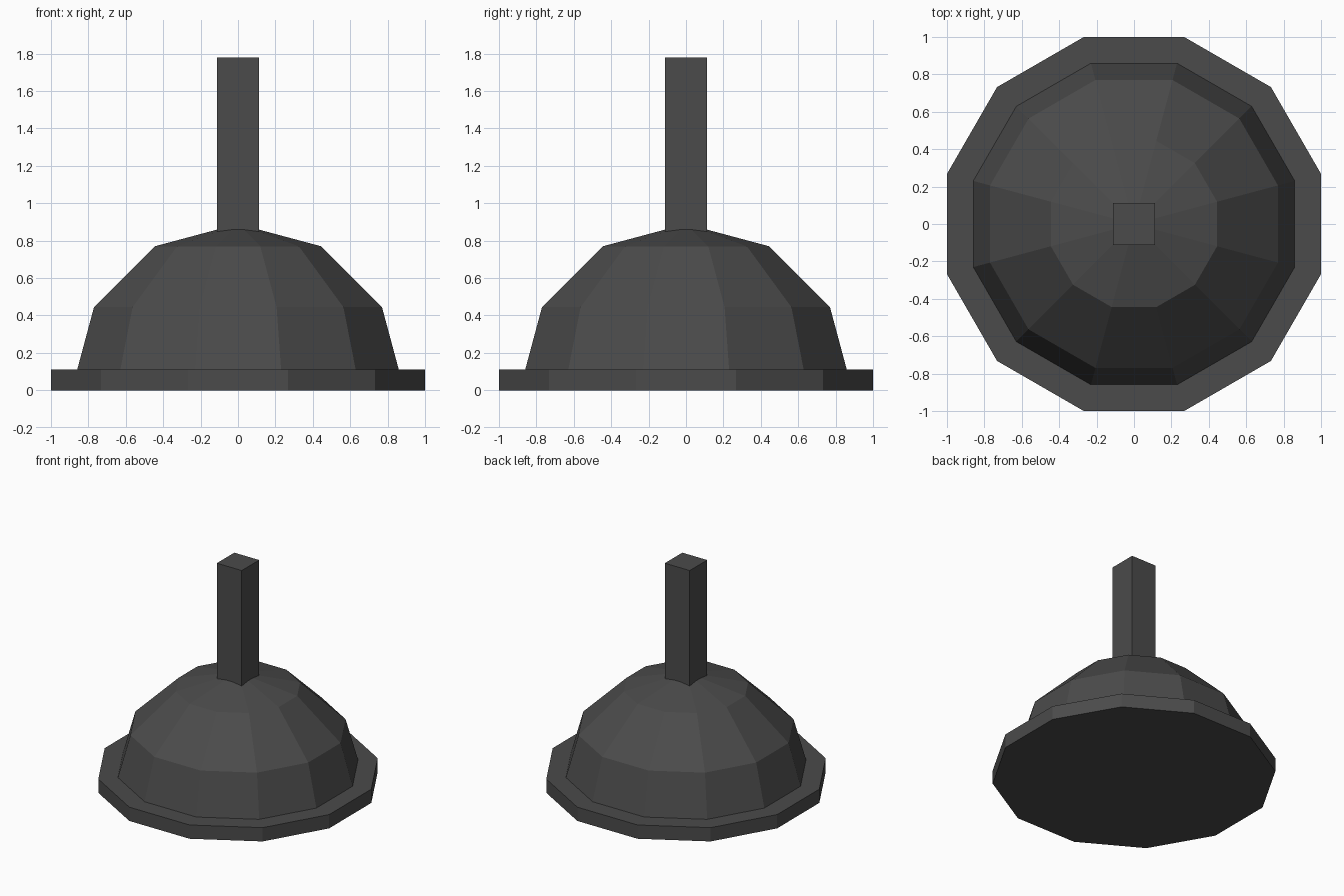
import bpy, bmesh, math

if "Cube" in bpy.data.objects:
    bpy.data.objects.remove(bpy.data.objects["Cube"])

SIDES = 12
APOTHEM = 1 / math.cos(math.pi / SIDES)  # flat-to-corner radius factor

grey = bpy.data.materials.new("charcoal grey")
grey.diffuse_color = (0.07, 0.07, 0.07, 1)
grey.use_nodes = True
grey.node_tree.nodes["Principled BSDF"].inputs["Base Color"].default_value = grey.diffuse_color


def finish(name, bm):
    bmesh.ops.recalc_face_normals(bm, faces=bm.faces)
    mesh = bpy.data.meshes.new(name)
    bm.to_mesh(mesh)
    bm.free()
    mesh.materials.append(grey)
    obj = bpy.data.objects.new(name, mesh)
    bpy.context.collection.objects.link(obj)
    return obj


def lathe(name, profile, apex=None):
    """Stack 12-sided rings of (half width, z), closed by a cap or an apex."""
    bm = bmesh.new()
    rings = []
    for half, z in profile:
        r = half * APOTHEM
        angles = [2 * math.pi * (i + 0.5) / SIDES for i in range(SIDES)]
        rings.append([bm.verts.new((r * math.cos(a), r * math.sin(a), z)) for a in angles])
    for low, high in zip(rings, rings[1:]):
        for i in range(SIDES):
            j = (i + 1) % SIDES
            bm.faces.new((low[i], low[j], high[j], high[i]))
    bm.faces.new(rings[0][::-1])
    if apex is None:
        bm.faces.new(rings[-1])
    else:
        tip = bm.verts.new((0, 0, apex))
        for i in range(SIDES):
            bm.faces.new((rings[-1][i], rings[-1][(i + 1) % SIDES], tip))
    return finish(name, bm)


# Flat base plate
lathe("base_plate", [(1.0, 0.0), (1.0, 0.111)])

# Faceted half-sphere dome, its bottom sunk into the plate
R = 0.889
rings = [(0.861, 0.105)] + [(R * math.cos(a), R * math.sin(a)) for a in (math.pi / 6, math.pi / 3)]
lathe("dome", rings, apex=R)

# Square post rising from the dome
bm = bmesh.new()
bmesh.ops.create_cube(bm, size=1)
bottom, top, width = 0.8, 1.778, 0.222
bmesh.ops.scale(bm, vec=(width, width, top - bottom), verts=bm.verts)
bmesh.ops.translate(bm, vec=(0, 0, (top + bottom) / 2), verts=bm.verts)
finish("post", bm)
